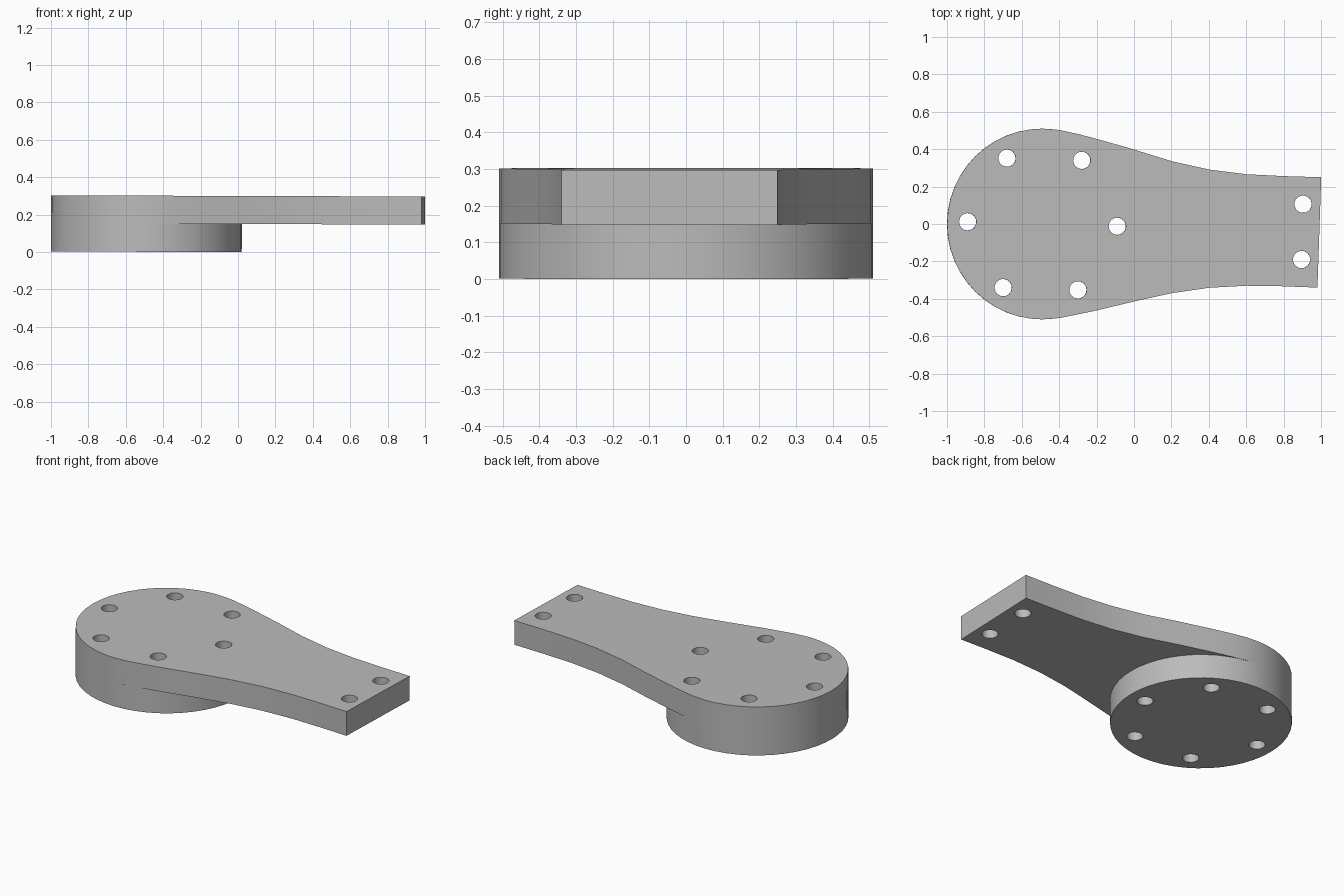
import bpy, bmesh, math
from mathutils import Matrix

cube = bpy.data.objects.get("Cube")
if cube:
    bpy.data.objects.remove(cube)

CX, R, STEPS = -0.49, 0.51, 48          # round end of the arm
HOLE_R, HOLE_RING = 0.046, 0.4

steel = bpy.data.materials.new("plain grey")
steel.use_nodes = True
grey = (0.5, 0.5, 0.5, 1)
steel.diffuse_color = grey
steel.node_tree.nodes["Principled BSDF"].inputs["Base Color"].default_value = grey


def arc(start, end, n):
    """Points on the round end, angles in degrees."""
    angles = [math.radians(start + (end - start) * i / n) for i in range(n + 1)]
    return [(CX + R * math.cos(a), R * math.sin(a)) for a in angles]


def prism(name, outline, z0, z1):
    """Extrude a flat outline between two heights."""
    bm = bmesh.new()
    base = bm.faces.new([bm.verts.new((x, y, z0)) for x, y in outline])
    new = bmesh.ops.extrude_face_region(bm, geom=[base])["geom"]
    bmesh.ops.translate(bm, vec=(0, 0, z1 - z0),
                        verts=[v for v in new if isinstance(v, bmesh.types.BMVert)])
    bmesh.ops.recalc_face_normals(bm, faces=bm.faces)
    mesh = bpy.data.meshes.new(name)
    bm.to_mesh(mesh)
    bm.free()
    mesh.materials.append(steel)
    obj = bpy.data.objects.new(name, mesh)
    bpy.context.collection.objects.link(obj)
    return obj


# Upper plate: half round at one end, flaring in to a slightly skewed flat end
back_edge = [(1, 0.25), (0.8, 0.256), (0.6, 0.266), (0.4, 0.291), (0.2, 0.336),
             (0, 0.398), (-0.2, 0.455), (-0.3, 0.481), (-0.4, 0.503)]
front_edge = [(-0.4, -0.503), (-0.3, -0.483), (-0.2, -0.462), (0, -0.414),
              (0.2, -0.37), (0.4, -0.341), (0.6, -0.33), (0.8, -0.333), (0.98, -0.34)]
arm = prism("mounting_arm", back_edge + arc(90, 270, STEPS // 2) + front_edge, 0.15, 0.3)

# Round boss under the plate
boss = prism("boss", arc(0, 360, STEPS)[:-1], 0, 0.15)

# Bolt holes: a ring of six through the boss and two at the flat end
ring = [math.radians(60 * i - 1.7) for i in range(6)]
holes = [(CX + HOLE_RING * math.cos(a), HOLE_RING * math.sin(a)) for a in ring]
holes += [(0.903, 0.106), (0.895, -0.19)]
bm = bmesh.new()
for x, y in holes:
    bmesh.ops.create_cone(bm, cap_ends=True, segments=24, radius1=HOLE_R, radius2=HOLE_R,
                          depth=1, matrix=Matrix.Translation((x, y, 0.15)))
mesh = bpy.data.meshes.new("hole_cutter")
bm.to_mesh(mesh)
bm.free()
mesh.materials.append(steel)
cutter = bpy.data.objects.new("hole_cutter", mesh)
bpy.context.collection.objects.link(cutter)

# Join the boss, then drill
for tool, operation in ((boss, "UNION"), (cutter, "DIFFERENCE")):
    mod = arm.modifiers.new(tool.name, "BOOLEAN")
    mod.operation, mod.object, mod.solver = operation, tool, "EXACT"
bpy.context.view_layer.objects.active = arm
for mod in list(arm.modifiers):
    bpy.ops.object.modifier_apply(modifier=mod.name)
for tool in (boss, cutter):
    bpy.data.objects.remove(tool)

# Merge the seam on the rounded wall and give the part its slight tilt
bm = bmesh.new()
bm.from_mesh(arm.data)
bmesh.ops.dissolve_limit(bm, angle_limit=math.radians(0.5), verts=bm.verts, edges=bm.edges)
bmesh.ops.transform(bm, matrix=Matrix.Rotation(0.003, 4, "Y"), verts=bm.verts)
bm.to_mesh(arm.data)
bm.free()

bpy.ops.object.select_all(action="DESELECT")
arm.select_set(True)
bpy.ops.object.shade_smooth_by_angle(angle=math.radians(30))
